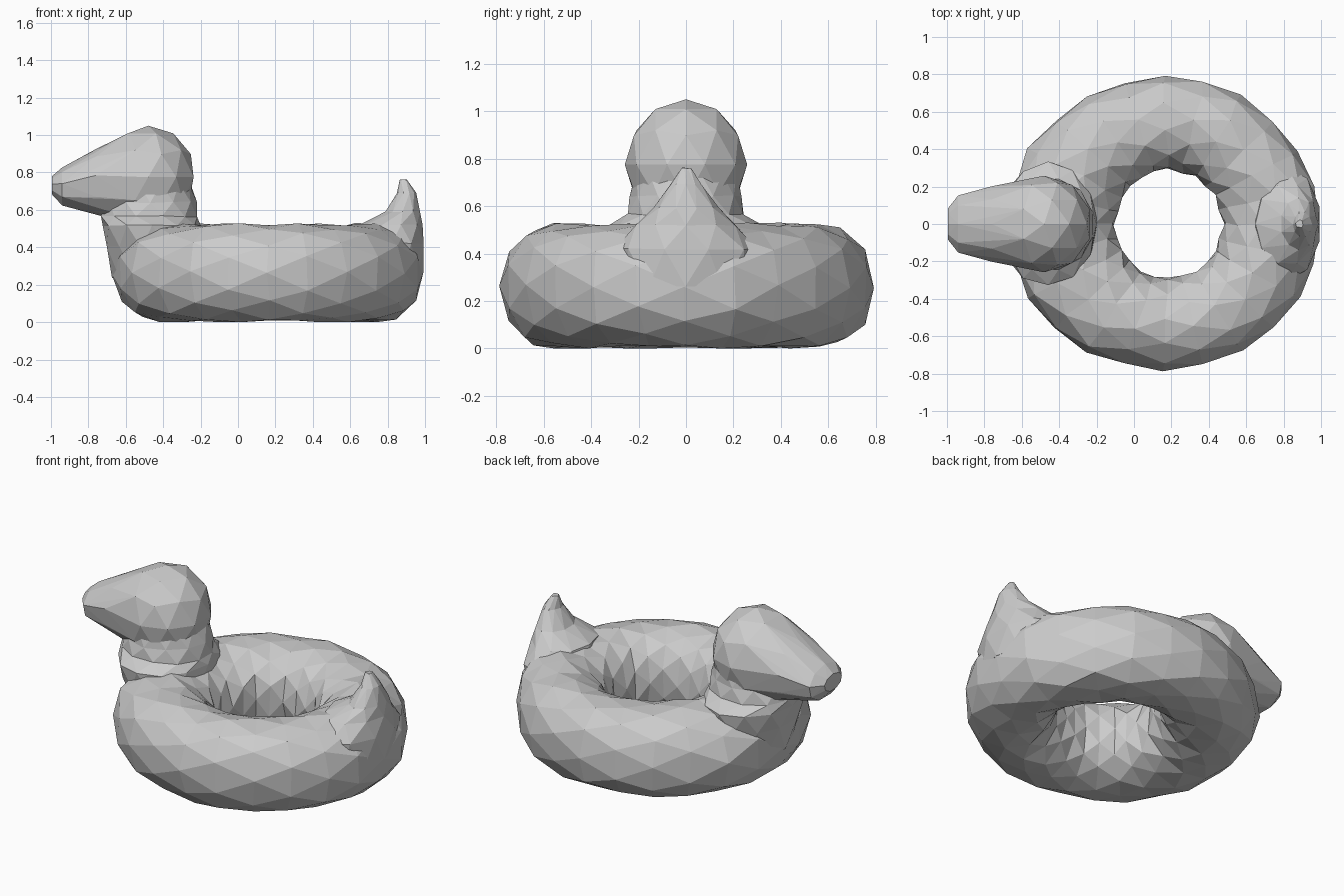
import bpy, bmesh, math, random
from mathutils import Vector

random.seed(4)
if "Cube" in bpy.data.objects:
    bpy.data.objects.remove(bpy.data.objects["Cube"])

grey = bpy.data.materials.new("plain grey")
grey.use_nodes = True
colour = (0.6, 0.6, 0.6, 1)
grey.diffuse_color = colour
grey.node_tree.nodes["Principled BSDF"].inputs["Base Color"].default_value = colour


def finish(bm, name):
    bmesh.ops.recalc_face_normals(bm, faces=bm.faces)
    mesh = bpy.data.meshes.new(name)
    bm.to_mesh(mesh)
    bm.free()
    mesh.materials.append(grey)
    obj = bpy.data.objects.new(name, mesh)
    bpy.context.collection.objects.link(obj)
    return obj


def loft(name, rows, n, point, closed=False, jitter=0.0):
    """Triangulated skin through rows; every other row is turned half a step."""
    bm = bmesh.new()
    loops = []
    for i, row in enumerate(rows):
        loop = []
        for j in range(n):
            p = point(row, 2 * math.pi * (j + 0.5 * (i % 2)) / n)
            p += Vector([random.uniform(-jitter, jitter) for _ in range(3)])
            p.z = max(p.z, 0)
            loop.append(bm.verts.new(p))
        loops.append(loop)
    count = len(rows)
    for i in range(count if closed else count - 1):
        a, b = loops[i], loops[(i + 1) % count]
        for j in range(n):
            k = (j + 1) % n
            if i % 2:
                bm.faces.new((a[j], a[k], b[k]))
                bm.faces.new((a[j], b[k], b[j]))
            else:
                bm.faces.new((a[j], a[k], b[j]))
                bm.faces.new((a[k], b[k], b[j]))
    if not closed:
        bm.faces.new(loops[0])
        bm.faces.new(loops[-1])
    return finish(bm, name)


# Inflated ring: the hole is round, the outside slightly oval
def ring_point(u, v):
    inner = Vector((0.185 + 0.285 * math.cos(u), 0.285 * math.sin(u), 0))
    outer = Vector((0.16 + 0.835 * math.cos(u), 0.79 * math.sin(u), 0))
    c, s = math.cos(v), math.sin(v)
    p = inner.lerp(outer, 0.5 + 0.5 * c)
    p.z = 0.262 + 0.262 * math.copysign(abs(s) ** 0.85, s)
    return p


loft("ring_body", [2 * math.pi * i / 24 for i in range(24)], 11, ring_point,
     closed=True, jitter=0.01)


# Upright parts: rows are height, centre x, half length, half width
def oval_point(row, t):
    z, cx, rx, ry = row
    return Vector((cx + rx * math.cos(t), ry * math.sin(t), z))


neck = [(0.24, -0.42, 0.25, 0.24), (0.40, -0.45, 0.255, 0.30),
        (0.515, -0.46, 0.265, 0.33), (0.565, -0.475, 0.27, 0.25),
        (0.64, -0.47, 0.25, 0.235), (0.74, -0.47, 0.22, 0.22)]
loft("neck", neck, 12, oval_point, jitter=0.005)

tail = [(0.26, 0.84, 0.15, 0.26), (0.42, 0.82, 0.18, 0.30),
        (0.52, 0.82, 0.17, 0.22), (0.59, 0.88, 0.095, 0.14),
        (0.69, 0.90, 0.05, 0.07), (0.76, 0.885, 0.02, 0.02)]
loft("tail", tail, 10, oval_point, jitter=0.003)

# Head and blunt beak: one tight skin over a ball and tapering oval slices
bm = bmesh.new()
bmesh.ops.create_icosphere(bm, subdivisions=2, radius=1)
for v in bm.verts:
    v.co = Vector((-0.48 + 0.255 * v.co.x, 0.258 * v.co.y, 0.775 + 0.275 * v.co.z))
for x, z, ry, rz in ((-0.995, 0.73, 0.085, 0.05), (-0.94, 0.722, 0.155, 0.105),
                     (-0.76, 0.755, 0.205, 0.17)):
    for j in range(9):
        t = 2 * math.pi * (j + 0.25) / 9
        bm.verts.new((x, ry * math.cos(t), z + rz * math.sin(t)))
bmesh.ops.delete(bm, geom=list(bm.faces), context="FACES_ONLY")
bmesh.ops.delete(bm, geom=list(bm.edges), context="EDGES_FACES") if bm.edges else None
points = [v.co.copy() for v in bm.verts]
bm.free()
bm = bmesh.new()
for p in points:
    bm.verts.new(p)
hull = bmesh.ops.convex_hull(bm, input=bm.verts)
bmesh.ops.delete(bm, geom=[v for v in bm.verts if not v.link_faces], context="VERTS")
finish(bm, "head_and_beak")
